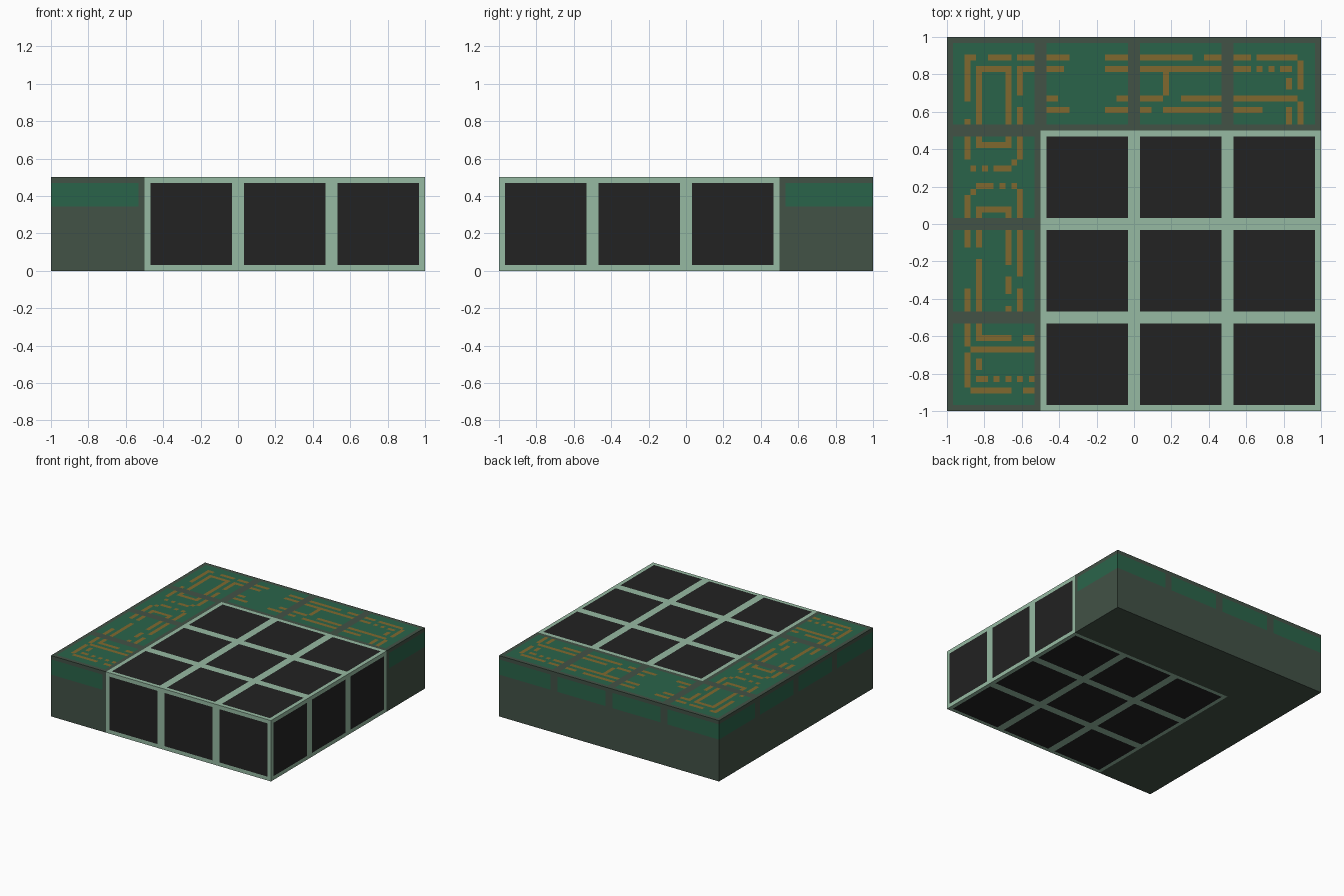
import bpy, bmesh

if "Cube" in bpy.data.objects:
    bpy.data.objects.remove(bpy.data.objects["Cube"])

T = 1 / 32          # one texel of the pattern; every cell is 16 texels wide
N, H = 64, 16       # slab is 64 x 64 x 16 texels


def material(name, hex_code):
    def lin(c):
        return c / 12.92 if c <= 0.04045 else ((c + 0.055) / 1.055) ** 2.4
    m = bpy.data.materials.new(name)
    m.diffuse_color = [lin(int(hex_code[i:i + 2], 16) / 255) for i in (0, 2, 4)] + [1]
    m.use_nodes = True
    m.node_tree.nodes["Principled BSDF"].inputs["Base Color"].default_value = m.diffuse_color
    return m


casing = material("dark casing", "425246")
green = material("board green", "2A644A")
copper = material("copper trace", "80692F")
frame = material("pale green frame", "96BAA2")
pane = material("black pane", "222222")

# Copper traces: row -> column spans, and column -> row spans (rows from the back)
ROWS = {3: [(3, 4), (7, 10), (12, 20), (27, 41), (44, 51), (53, 59)],
        5: [(5, 10), (12, 19), (27, 51), (53, 53), (55, 55), (57, 58)],
        10: [(17, 18), (29, 36), (40, 59)], 12: [(17, 20), (27, 34), (37, 53)],
        18: [(5, 10)], 22: [(4, 4), (6, 6), (8, 10)],
        25: [(5, 7), (9, 9), (11, 11)], 29: [(5, 10)],
        51: [(5, 10), (13, 14)], 53: [(4, 14)],
        58: [(5, 6), (8, 8), (10, 10), (12, 12), (14, 14)],
        60: [(4, 10), (13, 14)]}
COLUMNS = {3: [(3, 10), (14, 20), (27, 35), (43, 52), (54, 59)], 4: [(26, 26)],
           5: [(6, 18), (29, 35), (38, 51), (55, 56)],
           10: [(6, 18), (30, 38), (41, 43), (46, 46)], 11: [(21, 21)],
           12: [(6, 9), (12, 20), (26, 40), (43, 46)], 37: [(6, 9)],
           58: [(7, 8), (12, 14)], 60: [(4, 8), (11, 14)]}
traces = {(i, j) for j, spans in ROWS.items() for a, b in spans for i in range(a, b + 1)}
traces |= {(i, j) for i, spans in COLUMNS.items() for a, b in spans for j in range(a, b + 1)}


def inside(n):
    """True away from the one-texel border of a cell."""
    return 1 <= n % 16 <= 14


def texel_box(name, lo, hi, mats, rule):
    """Box shell split into texels; rule(i, j, k, axis, side) picks a material, None skips."""
    bm = bmesh.new()
    cache = {}

    def vert(p):
        if p not in cache:
            cache[p] = bm.verts.new((p[0] * T - 1, 1 - p[1] * T, 0.5 - p[2] * T))
        return cache[p]

    for axis in range(3):
        u, v = (axis + 1) % 3, (axis + 2) % 3
        for side in (0, 1):
            for a in range(lo[u], hi[u]):
                for b in range(lo[v], hi[v]):
                    cell = [0, 0, 0]
                    cell[u], cell[v] = a, b
                    cell[axis] = hi[axis] - 1 if side else lo[axis]
                    index = rule(*cell, axis, side)
                    if index is None:
                        continue
                    corners = []
                    for da, db in ((0, 0), (1, 0), (1, 1), (0, 1)):
                        p = [0, 0, 0]
                        p[u], p[v], p[axis] = a + da, b + db, (lo, hi)[side][axis]
                        corners.append(vert(tuple(p)))
                    # y and z are both flipped, so handedness is kept
                    f = bm.faces.new(corners if side else corners[::-1])
                    f.material_index = index
    mesh = bpy.data.meshes.new(name)
    bm.to_mesh(mesh)
    bm.free()
    for m in mats:
        mesh.materials.append(m)
    obj = bpy.data.objects.new(name, mesh)
    bpy.context.collection.objects.link(obj)
    return obj


# L-shaped circuit board: green top cells with copper, green tabs down the sides
def board_rule(i, j, k, axis, side):
    if i >= 16 and j >= 16:
        return None
    if axis == 2:
        if side or not (inside(i) and inside(j)):
            return 0
        return 2 if (i, j) in traces else 1
    along = j if axis == 0 else i
    return 1 if 1 <= k <= 4 and (inside(along) or along in (0, N - 1)) else 0


texel_box("circuit_board", (0, 0, 0), (N, N, H), [casing, green, copper], board_rule)


# Window block: nine framed black panes on top and bottom, three on each open side
def block_rule(i, j, k, axis, side):
    coords = [(i, j, k)[n] for n in range(3) if n != axis]
    return 1 if all(inside(c) for c in coords) else 0


texel_box("window_block", (16, 16, 0), (N, N, H), [frame, pane], block_rule)
